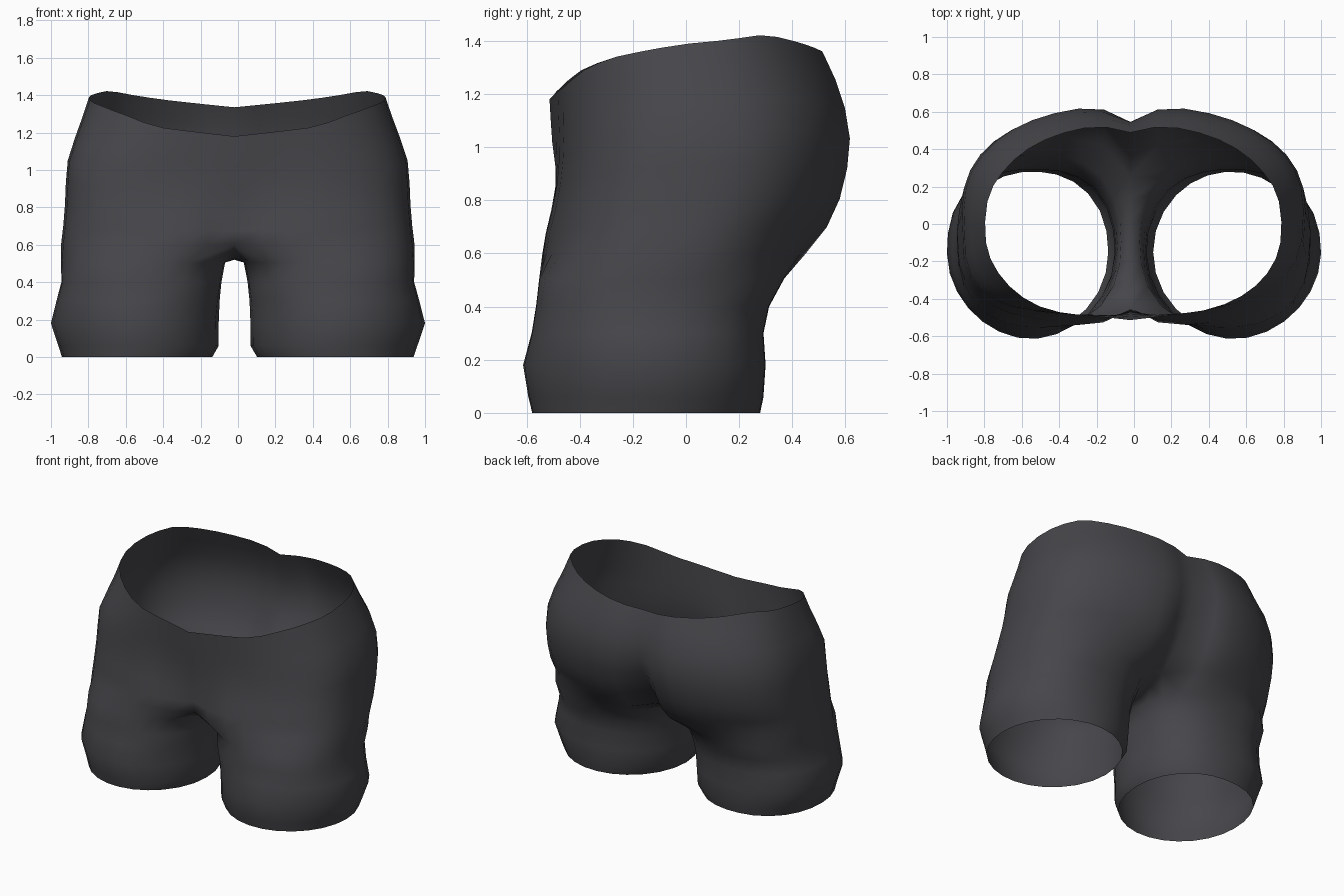
import bpy, bmesh, math

cube = bpy.data.objects.get("Cube")
if cube:
    bpy.data.objects.remove(cube, do_unlink=True)

OUTER, INNER = 20, 6      # segments around the outside and the inner thigh
CROTCH_Z = 0.60

# Hip profile: z, half width, front, back, centre front, centre back,
# front squareness on the left and on the right
HIPS = [
    (0.60, 0.945, -0.545, 0.465, -0.45, 0.25, 2.9, 3.1),
    (0.68, 0.935, -0.53, 0.535, -0.46, 0.34, 3.0, 3.4),
    (0.78, 0.925, -0.505, 0.587, -0.47, 0.42, 3.0, 3.7),
    (0.90, 0.92, -0.485, 0.62, -0.488, 0.50, 2.9, 3.9),
    (1.03, 0.915, -0.485, 0.633, -0.505, 0.55, 2.7, 3.7),
    (1.20, 0.86, -0.495, 0.605, -0.515, 0.54, 2.45, 2.8),
    (1.33, 0.81, -0.50, 0.54, -0.50, 0.49, 2.35, 2.35),
    (1.43, 0.78, -0.49, 0.50, -0.48, 0.47, 2.35, 2.35),
]
# Leg profile: z, inner x, outer x, front, back, front and back squareness
LEG = [
    (0.505, 0.05, 0.945, -0.553, 0.37, 2.4, 2.25),
    (0.40, 0.07, 0.943, -0.565, 0.313, 2.4, 2.3),
    (0.30, 0.08, 0.97, -0.582, 0.292, 2.15, 2.3),
    (0.18, 0.085, 1.0, -0.615, 0.30, 1.9, 2.25),
    (0.06, 0.085, 0.96, -0.595, 0.292, 1.95, 2.1),
    (0.00, 0.12, 0.94, -0.58, 0.28, 2.0, 2.0),
]
# Waist rim height by angle, front centre to back centre
RIM = [(-90, 1.18), (-60, 1.23), (-45, 1.29), (-30, 1.335), (0, 1.39),
       (30, 1.425), (60, 1.377), (90, 1.335)]


def sample(table, key):
    """Linear lookup of a row in a table sorted by its first column."""
    key = min(max(key, table[0][0]), table[-1][0])
    for a, b in zip(table, table[1:]):
        if key <= b[0]:
            t = (key - a[0]) / (b[0] - a[0])
            return [p + (q - p) * t for p, q in zip(a[1:], b[1:])]


def hip_point(j, f, side):
    deg = -90 + 180 * j / OUTER
    z = CROTCH_Z + f * (sample(RIM, deg)[0] - CROTCH_Z)
    width, front, back, mid_front, mid_back, square_l, square_r = sample(HIPS, z)
    c = 0.0 if j in (0, OUTER) else math.cos(math.radians(deg))
    rear = deg > 0
    n = 2.35 if rear else square_l if side > 0 else square_r
    reach = (1 - c ** n) ** (1 / n) * (1 if rear else -1)
    x = width * c
    y = (front + back) / 2 + (back - front) / 2 * reach
    # Pull the surface to the centre line between the two lobes
    dip = (mid_back - back) if rear else (mid_front - front)
    return x, y + dip * math.exp(-(x / 0.115) ** 2), z


def leg_ring(side, z, inner, outer, front, back, n_front, n_back):
    angles = [-135 + 270 * j / OUTER for j in range(OUTER + 1)]
    angles += [135 + 90 * i / INNER for i in range(1, INNER)]
    ring = []
    for a in map(math.radians, angles):
        c, s = math.cos(a), math.sin(a)
        n = n_front if s <= 0 else n_back if side > 0 else n_back + 0.2
        r = (abs(c) ** n + abs(s) ** n) ** (-1 / n)
        ring.append(((inner + outer) / 2 + (outer - inner) / 2 * c * r,
                     (front + back) / 2 + (back - front) / 2 * s * r, z))
    return ring


bm = bmesh.new()


def add_row(points, side):
    """Rows lean slightly to the right along the centre line."""
    return [bm.verts.new((side * x - 0.02 * (1 - x), y, z)) for x, y, z in points]


def bridge(top, bottom, side, closed=False):
    n = len(top)
    for i in range(n if closed else n - 1):
        k = (i + 1) % n
        quad = (bottom[i], bottom[k], top[k], top[i])
        bm.faces.new(quad if side > 0 else quad[::-1])


for side in (1, -1):
    # Hips: open rows from front centre to back centre
    hips = [add_row([hip_point(j, f, side) for j in range(OUTER + 1)], side)
            for f in (1, 0.86, 0.72, 0.57, 0.42, 0.27, 0.13, 0)]
    for upper, lower in zip(hips, hips[1:]):
        bridge(upper, lower, side)

    # Crotch saddle: closes the lowest hip row into a leg loop
    saddle = []
    start, end = hips[-1][-1].co, hips[-1][0].co
    for i in range(1, INNER):
        p = start.lerp(end, i / INNER)
        saddle.append((0, p.y, p.z - 0.08 * math.sin(math.pi * i / INNER) ** 0.85))

    # Leg: closed rings down to the hem
    rings = [hips[-1] + add_row(saddle, side)]
    rings += [add_row(leg_ring(side, *row), side) for row in LEG]
    for upper, lower in zip(rings, rings[1:]):
        bridge(upper, lower, side, closed=True)

# Join the halves along the centre seam
bmesh.ops.remove_doubles(bm, verts=bm.verts, dist=0.0005)

mesh = bpy.data.meshes.new("shorts")
bm.to_mesh(mesh)
bm.free()
shorts = bpy.data.objects.new("shorts", mesh)
bpy.context.collection.objects.link(shorts)

# Charcoal fabric
fabric = bpy.data.materials.new("charcoal fabric")
fabric.use_nodes = True
colour = (0.062, 0.061, 0.069, 1)
fabric.diffuse_color = colour
bsdf = fabric.node_tree.nodes["Principled BSDF"]
bsdf.inputs["Base Color"].default_value = colour
bsdf.inputs["Roughness"].default_value = 0.9
mesh.materials.append(fabric)
mesh.polygons.foreach_set("use_smooth", [True] * len(mesh.polygons))
